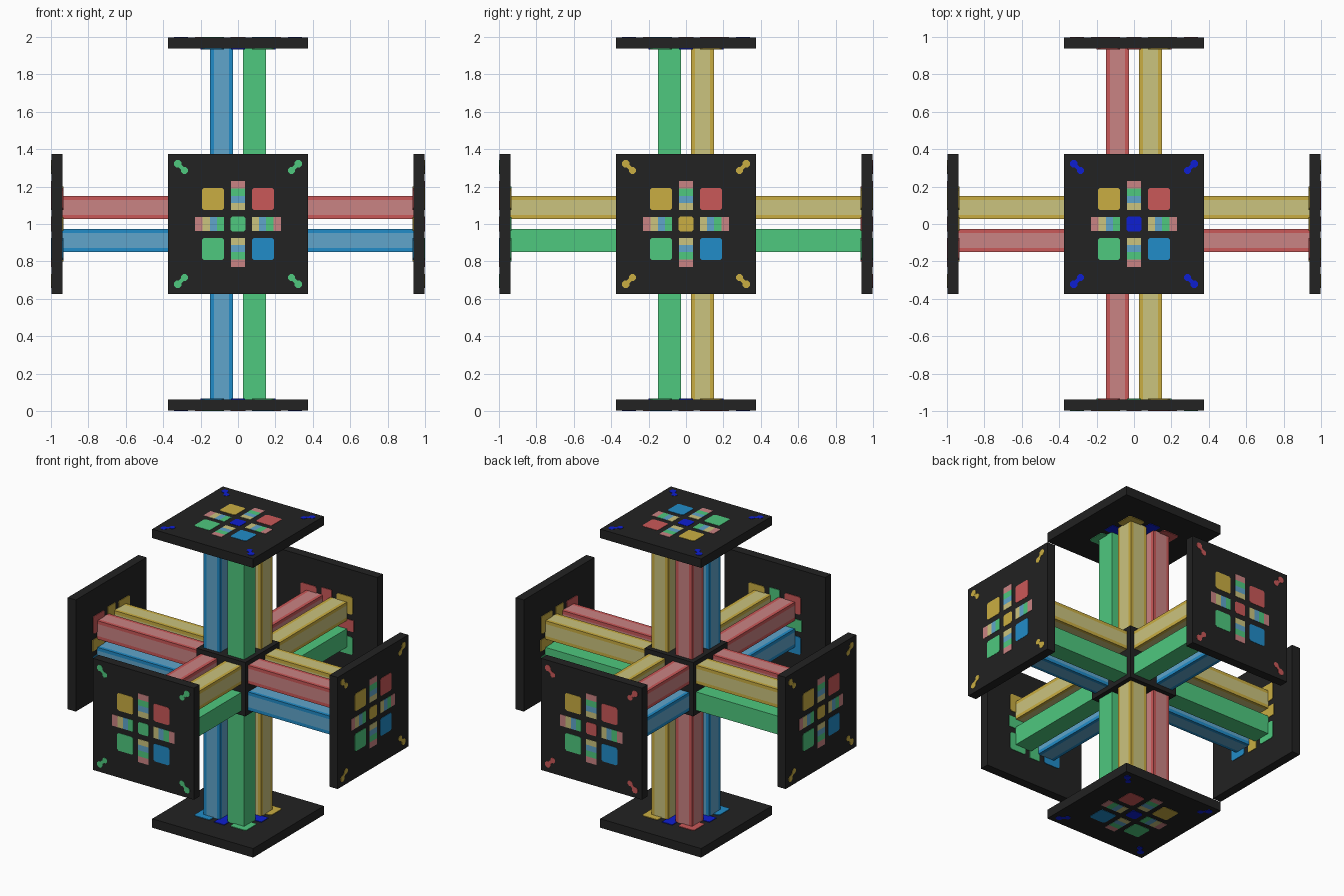
import bpy, bmesh, math
from mathutils import Matrix, Vector

cube = bpy.data.objects.get("Cube")
if cube:
    bpy.data.objects.remove(cube, do_unlink=True)


def linear(c):
    c /= 255
    return c / 12.92 if c <= 0.04045 else ((c + 0.055) / 1.055) ** 2.4


PALETTE = {
    "black": (34, 34, 34),
    "red": (202, 88, 88),
    "yellow": (202, 174, 66),
    "green": (78, 200, 126),
    "blue": (33, 140, 200),
    "pale_red": (202, 131, 131),
    "pale_yellow": (203, 195, 126),
    "pale_blue": (96, 165, 203),
    "deep_blue": (13, 30, 210),
}
NAMES = list(PALETTE)
MATS = []
for name, rgb in PALETTE.items():
    m = bpy.data.materials.new(name)
    m.use_nodes = True
    col = (*[linear(c) for c in rgb], 1)
    m.diffuse_color = col
    bsdf = m.node_tree.nodes["Principled BSDF"]
    bsdf.inputs["Base Color"].default_value = col
    bsdf.inputs["Roughness"].default_value = 0.7
    MATS.append(m)

CENTRE = Vector((0, 0, 1))


def prism(bm, pts, lo, hi, colour):
    """Extrude a 2D outline from lo to hi; returns the side faces."""
    idx = NAMES.index(colour)
    a = [bm.verts.new((u, v, lo)) for u, v in pts]
    b = [bm.verts.new((u, v, hi)) for u, v in pts]
    n = len(pts)
    sides = [bm.faces.new((a[i], a[(i + 1) % n], b[(i + 1) % n], b[i])) for i in range(n)]
    for f in sides + [bm.faces.new(a[::-1]), bm.faces.new(b)]:
        f.material_index = idx
    return sides


def rect(u0, u1, v0, v1, cut=0.0):
    """Rectangle outline, with clipped corners if cut is given."""
    if not cut:
        return [(u0, v0), (u1, v0), (u1, v1), (u0, v1)]
    return [(u0 + cut, v0), (u1 - cut, v0), (u1, v0 + cut), (u1, v1 - cut),
            (u1 - cut, v1), (u0 + cut, v1), (u0, v1 - cut), (u0, v0 + cut)]


def disc(u, v, r, n=8):
    return [(u + r * math.cos(math.tau * (i + .5) / n),
             v + r * math.sin(math.tau * (i + .5) / n)) for i in range(n)]


def finish(name, bm, u, v, n):
    """Place a mesh so that its local axes follow u, v and n."""
    rot = Matrix((Vector(u), Vector(v), Vector(n))).transposed()
    for vert in bm.verts:
        vert.co = rot @ vert.co + CENTRE
    bmesh.ops.recalc_face_normals(bm, faces=bm.faces[:])
    me = bpy.data.meshes.new(name)
    bm.to_mesh(me)
    bm.free()
    for m in MATS:
        me.materials.append(m)
    ob = bpy.data.objects.new(name, me)
    bpy.context.collection.objects.link(ob)


X, Y, Z = (1, 0, 0), (0, 1, 0), (0, 0, 1)


def neg(a):
    return tuple(-c for c in a)


# Central block
bm = bmesh.new()
prism(bm, rect(-.18, .18, -.18, .18), -.18, .18, "black")
finish("core_block", bm, X, Y, Z)

# Four coloured bars along each axis, keyed by the sign of (u, v)
BARS = {
    "x": (Y, Z, X, {(-1, 1): "red", (-1, -1): "blue", (1, 1): "yellow", (1, -1): "green"}),
    "y": (X, Z, Y, {(-1, 1): "red", (-1, -1): "blue", (1, 1): "yellow", (1, -1): "green"}),
    "z": (X, Y, Z, {(-1, -1): "blue", (1, -1): "green", (1, 1): "yellow", (-1, 1): "red"}),
}
R, S = 0.0615, 0.04          # half width of bar and of its pale stripe
for axis, (u, v, n, cols) in BARS.items():
    for (su, sv), colour in cols.items():
        cu, cv = su * .089, sv * .089
        outline = [(-R, -R), (-S, -R), (S, -R), (R, -R), (R, -S), (R, S),
                   (R, R), (S, R), (-S, R), (-R, R), (-R, S), (-R, -S)]
        bm = bmesh.new()
        sides = prism(bm, [(cu + a, cv + b) for a, b in outline], -.94, .94, colour)
        if colour != "green":
            for f in sides[1::3]:          # middle strip of each side
                f.material_index = NAMES.index("pale_" + colour)
        finish(f"{axis}_bar_{colour}", bm, u, v, n)

# Six end plates: outward direction, emblem axes, accent colour, bar set
PLATES = {
    "front": (neg(Y), X, Z, "green", "y"),
    "back": (Y, neg(X), Z, "red", "y"),
    "right": (neg(X), neg(Y), Z, "yellow", "x"),
    "left": (X, Y, Z, "yellow", "x"),
    "top": (Z, X, Y, "deep_blue", "z"),
    "bottom": (neg(Z), X, Y, "deep_blue", "z"),
}
SQUARES = {(-1, 1): "yellow", (1, 1): "red", (-1, -1): "green", (1, -1): "blue"}
INNER, OUTER, LIFT = 0.938, 0.998, 0.002
ARM_STEPS = [.075, .1125, .15, .19, .23]

for side, (n, u, v, accent, axis) in PLATES.items():
    bm = bmesh.new()
    prism(bm, rect(-.373, .373, -.373, .373), INNER, OUTER, "black")
    finish(side + "_plate", bm, u, v, n)

    # Emblem on the outer face
    bm = bmesh.new()
    lo, hi = OUTER - .002, OUTER + LIFT
    prism(bm, rect(-.04, .04, -.04, .04, .01), lo, hi, accent)
    for (su, sv), colour in SQUARES.items():
        cu, cv = su * .134, sv * .134
        prism(bm, rect(cu - .059, cu + .059, cv - .059, cv + .059, .01), lo, hi, colour)
        # Linked dots in the corner
        prism(bm, disc(su * .322, sv * .322, .022), lo, hi, accent)
        prism(bm, disc(su * .286, sv * .286, .019), lo, hi, accent)
        a, b, w = .322, .286, .007
        prism(bm, [(su * (a - w), sv * (a + w)), (su * (a + w), sv * (a - w)),
                   (su * (b + w), sv * (b - w)), (su * (b - w), sv * (b + w))],
              lo, hi - .0003, accent)
    # Banded cross arms, listed from the middle outwards
    out = ["pale_yellow", "pale_blue", "green", "pale_red"]
    left = ["green", "pale_blue", "pale_yellow", "pale_red"]
    for (du, dv), bands in {(1, 0): out, (-1, 0): left, (0, 1): out, (0, -1): out}.items():
        for a, b, colour in zip(ARM_STEPS, ARM_STEPS[1:], bands):
            pts = [(a, -.038), (b, -.038), (b, .038), (a, .038)]
            prism(bm, [(p * du - q * dv, p * dv + q * du) for p, q in pts], lo, hi, colour)
    finish(side + "_emblem", bm, u, v, n)

    # Foot pads behind the bar ends on the inner face
    bm = bmesh.new()
    bu, bv, _, cols = BARS[axis]
    lo, hi = INNER - .004, INNER + .002
    for (su, sv), colour in cols.items():
        cu, cv = su * .134, sv * .134
        prism(bm, rect(cu - .059, cu + .059, cv - .059, cv + .059, .01), lo, hi, colour)
    for du, dv in ((1, 0), (-1, 0), (0, 1), (0, -1)):
        pts = [(.075, -.038), (.2, -.038), (.2, .038), (.075, .038)]
        prism(bm, [(p * du - q * dv, p * dv + q * du) for p, q in pts], lo, hi, accent)
    finish(side + "_foot_pads", bm, bu, bv, n)
